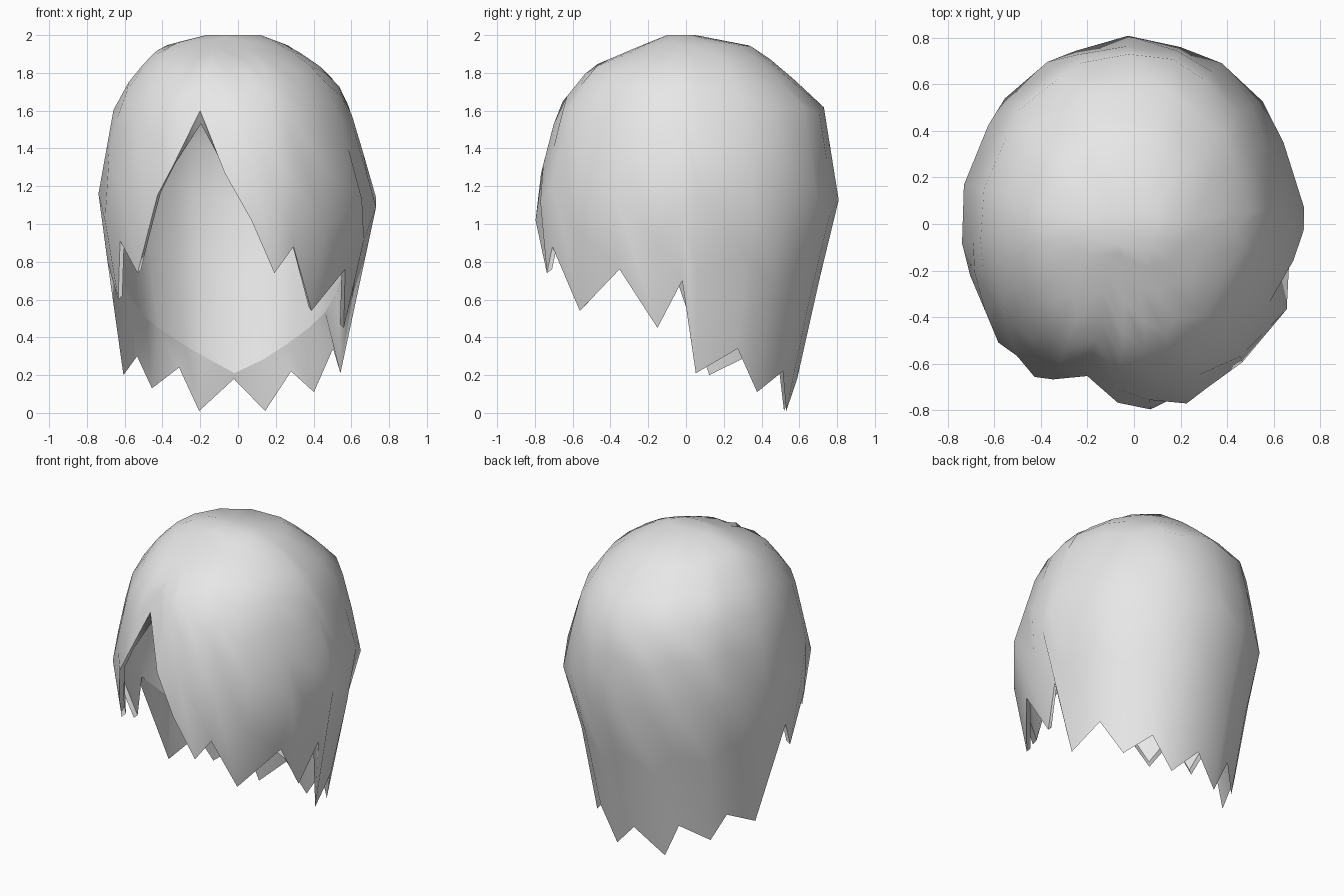
import bpy, bmesh, math

old = bpy.data.objects.get("Cube")
if old:
    bpy.data.objects.remove(old, do_unlink=True)

# One plain grey for the whole hairpiece
grey = bpy.data.materials.new("hair_grey")
grey.use_nodes = True
colour = (0.8, 0.8, 0.8, 1)
grey.diffuse_color = colour
grey.node_tree.nodes["Principled BSDF"].inputs["Base Color"].default_value = colour

# Shell extents by height: z, right (-x), left (+x), front (-y), back (+y)
PROFILE = [
    (2.00, .17, .12, .10, .05),
    (1.94, .41, .28, .25, .36),
    (1.83, .52, .44, .51, .50),
    (1.74, .59, .53, .58, .60),
    (1.62, .66, .59, .68, .73),
    (1.12, .75, .74, .81, .81),
    (0.60, .66, .59, .76, .68),
    (0.00, .60, .52, .70, .55),
]

# Jagged hem, anticlockwise from the parting: angle in degrees, z
HEM = [
    (252.4, 1.60), (264.4, 1.27), (275.7, 1.02), (287.8, .74), (296, .88),
    (311.8, .54), (333, .76), (348.3, .45), (358.5, .70),
    (365, .21), (386, .34), (401, .11), (419, .22), (434, .01), (452, .18),
    (470, .01), (480, .24), (498, .13), (508, .30), (528, .20),
    (546, .80), (556, .60), (569, .91), (579, .74), (586.4, .90),
    (595, 1.15), (601, 1.30),
]

STEPS = [0, .03, .07, .13, .21, .33, .48, .70, 1]


def extents(z):
    for a, b in zip(PROFILE, PROFILE[1:]):
        if z >= b[0]:
            f = (z - a[0]) / (b[0] - a[0])
            return [p + (q - p) * f for p, q in zip(a[1:], b[1:])]
    return PROFILE[-1][1:]


def shell_point(angle, z, scale=1.0):
    right, left, front, back = extents(z)
    c, s = math.cos(math.radians(angle)), math.sin(math.radians(angle))
    return (c * (left if c > 0 else right) * scale,
            s * (back if s > 0 else front) * scale, z)


def lining_hem(angle, z):
    # The lining ends in a smooth arc at the nape and follows the fringe
    nape = .2 + .0052 * abs(angle - 450)
    if z > 1.5:
        return z - .07
    if 365 <= angle <= 528:
        return max(z + .03, nape)
    return z + .02


bm = bmesh.new()


def rings(lining):
    rows = []
    for f in STEPS:
        row = []
        for angle, hem in HEM:
            bottom = lining_hem(angle, hem) if lining else hem
            z = 2 - (2 - bottom) * f
            scale = .96 - .08 * f * (365 <= angle <= 528) if lining else 1
            x, y, z = shell_point(angle, z, scale)
            if lining:
                z -= .04 * (1 - f)
            row.append(bm.verts.new((x, y, z)))
        rows.append(row)
    bm.faces.new(rows[0])
    for a, b in zip(rows, rows[1:]):
        bridge(a, b)
    return rows[-1]


def bridge(a, b):
    n = len(a)
    for i in range(n):
        j = (i + 1) % n
        bm.faces.new((a[i], b[i], b[j], a[j]))


# Outer hair, inner lining and the underside of the locks between them
outer = rings(False)
inner = rings(True)
bridge(outer, inner)
bmesh.ops.recalc_face_normals(bm, faces=bm.faces)
for face in bm.faces:
    face.smooth = True

# Crisp crease around both hems
for loop in (inner, outer):
    for i, v in enumerate(loop):
        bm.edges.get((v, loop[(i + 1) % len(loop)])).smooth = False

mesh = bpy.data.meshes.new("hair")
bm.to_mesh(mesh)
bm.free()
mesh.materials.append(grey)
hair = bpy.data.objects.new("hair", mesh)
bpy.context.collection.objects.link(hair)
